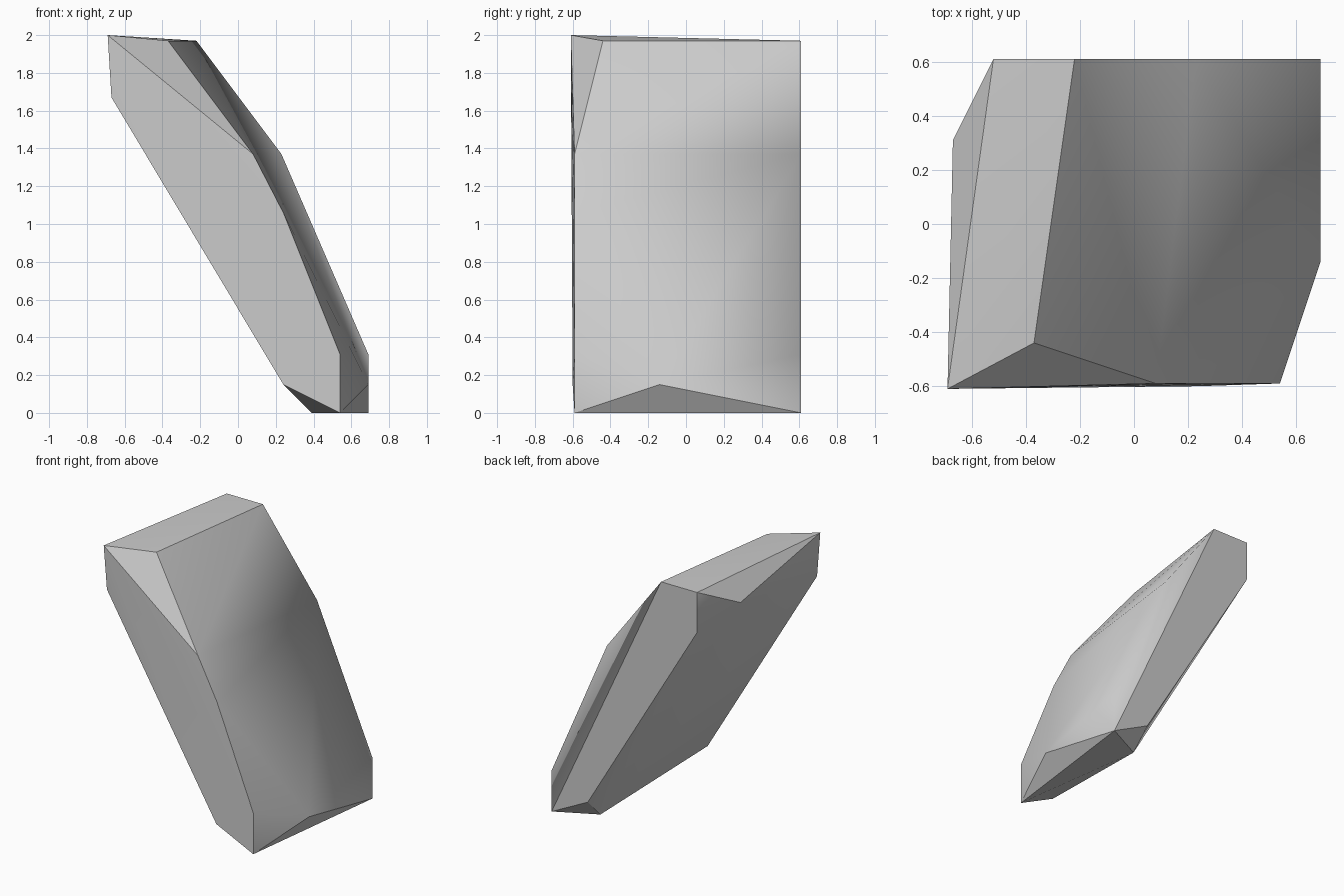
import bpy
import bmesh

# Remove the default cube
default_cube = bpy.data.objects.get("Cube")
if default_cube:
    bpy.data.objects.remove(default_cube, do_unlink=True)

# Stone material
stone = bpy.data.materials.new("grey_stone")
stone.use_nodes = True
colour = (0.6, 0.6, 0.6, 1)
stone.diffuse_color = colour
stone.node_tree.nodes["Principled BSDF"].inputs["Base Color"].default_value = colour

FRONT, BACK = -.59, .61

# Corners of the leaning slab, as chipped from a block
corners = {
    "peak": (-.69, -.61, 2),
    "front_crest": (-.37, -.44, 1.97),
    "front_shoulder": (.08, FRONT, 1.37),
    "front_waist": (.24, FRONT, 1.06),
    "front_knee": (.54, FRONT, .31),
    "front_toe": (.54, FRONT, 0),
    "front_heel": (.24, -.6, .15),
    "front_nape": (-.67, -.6, 1.67),
    "back_crest": (-.22, BACK, 1.97),
    "back_shoulder": (.23, BACK, 1.37),
    "back_knee": (.69, BACK, .31),
    "back_toe": (.69, BACK, 0),
    "back_heel": (.39, BACK, .15),
    "back_nape": (-.52, BACK, 1.67),
    "back_top": (-.52, BACK, 1.97),
    "side_chip": (.69, -.14, .15),
    "nape_chip": (-.67, .31, 1.82),
    "base_chip": (.39, .46, 0),
}

# Broad sides that shade as one smooth surface
smooth_sides = [
    {"front_crest", "front_shoulder", "front_waist", "front_knee", "front_toe",
     "side_chip", "back_toe", "back_knee", "back_shoulder", "back_crest"},
    {"peak", "front_nape", "front_heel", "front_toe", "front_knee",
     "front_waist", "front_shoulder"},
    {"peak", "nape_chip", "back_top", "back_nape", "front_nape",
     "front_heel", "back_heel", "base_chip"},
    {"back_crest", "back_shoulder", "back_knee", "back_toe", "back_heel",
     "back_nape", "back_top"},
    {"peak", "front_crest", "back_crest", "back_top"},
]
# Chipped facets that keep their hard rims
chips = [
    {"front_toe", "side_chip", "back_toe"},
    {"peak", "nape_chip", "back_top"},
]

# Wrap the corners in a convex skin
bm = bmesh.new()
names = {bm.verts.new(point): name for name, point in corners.items()}
bmesh.ops.convex_hull(bm, input=list(bm.verts))
bmesh.ops.recalc_face_normals(bm, faces=list(bm.faces))


def side_of(face):
    """Return the broad side that holds the face, or None for a chip."""
    members = {names[v] for v in face.verts}
    if members in chips:
        return None
    return next((i for i, s in enumerate(smooth_sides) if members <= s), None)


# Smooth within each side, sharp along the rims
for face in bm.faces:
    face.smooth = True
for edge in bm.edges:
    sides = [side_of(f) for f in edge.link_faces]
    edge.smooth = None not in sides and len(set(sides)) == 1

mesh = bpy.data.meshes.new("leaning_rock")
bm.to_mesh(mesh)
bm.free()
mesh.materials.append(stone)
rock = bpy.data.objects.new("leaning_rock", mesh)
bpy.context.collection.objects.link(rock)
